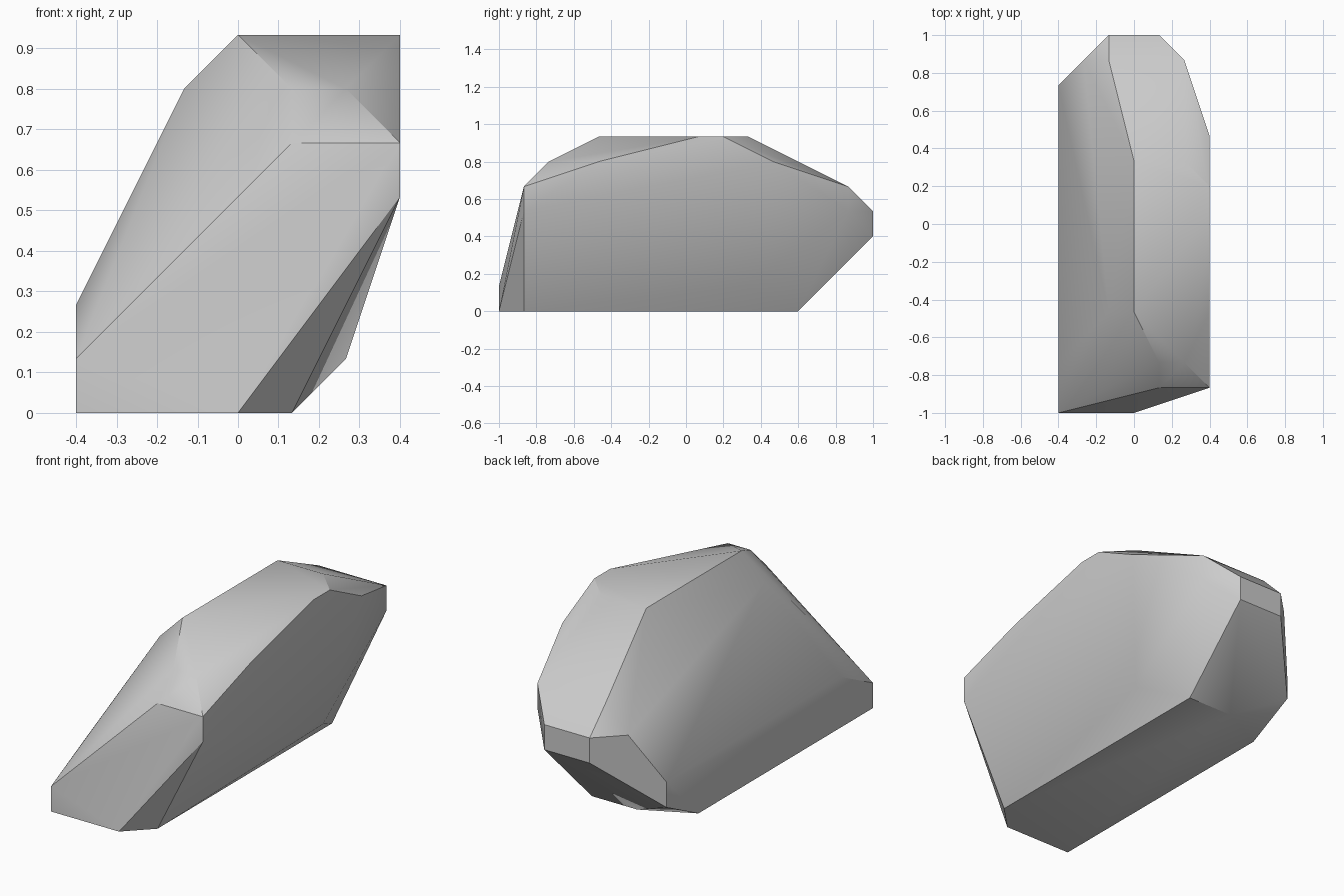
import bpy
import bmesh
import math

default_cube = bpy.data.objects.get("Cube")
if default_cube:
    bpy.data.objects.remove(default_cube, do_unlink=True)

UNIT = 2 / 15      # chisel grid step
HALF_LENGTH = 7.5  # grid steps from the front to the middle


def make_material(name, color):
    material = bpy.data.materials.new(name)
    material.use_nodes = True
    material.diffuse_color = color
    material.node_tree.nodes["Principled BSDF"].inputs["Base Color"].default_value = color
    return material


def build_boulder(name, corner_groups, material):
    """Wrap a faceted skin around the corners and merge its flat areas."""
    bm = bmesh.new()
    for corners in corner_groups.values():
        for x, y, z in corners:
            bm.verts.new((x * UNIT, (y - HALF_LENGTH) * UNIT, z * UNIT))
    hull = bmesh.ops.convex_hull(bm, input=bm.verts[:])
    inner = {v for v in hull["geom_interior"] + hull["geom_unused"]
             if isinstance(v, bmesh.types.BMVert)}
    bmesh.ops.delete(bm, geom=list(inner), context="VERTS")
    bmesh.ops.dissolve_limit(bm, angle_limit=math.radians(1),
                             verts=bm.verts[:], edges=bm.edges[:])
    bmesh.ops.recalc_face_normals(bm, faces=bm.faces[:])
    mesh = bpy.data.meshes.new(name)
    bm.to_mesh(mesh)
    bm.free()
    mesh.materials.append(material)
    boulder = bpy.data.objects.new(name, mesh)
    bpy.context.collection.objects.link(boulder)
    return boulder


# Corners of the rock in grid steps, grouped by region
rock_corners = {
    "base": [(-3, 0, 0), (0, 0, 0), (1, 1, 0), (1, 12, 0), (-1, 12, 0), (-3, 11, 0)],
    "front": [(-3, 0, 1), (1, 1, 5), (3, 1, 5), (3, 1, 4)],
    "front_shoulder": [(1, 2, 6), (2, 2, 6), (3, 4, 6)],
    "crown": [(0, 4, 7), (0, 10, 7), (2, 10, 7), (3, 9, 7), (3, 8, 7)],
    "left_flank": [(3, 11, 6), (2, 10, 1)],
    "right_flank": [(-3, 2, 2), (-1, 4, 6), (-3, 13, 1), (-3, 13, 2)],
    "back_shoulder": [(2, 14, 5), (2, 14, 4), (-1, 14, 5), (-2, 14, 4)],
    "back": [(side, 15, level) for side in (-1, 1) for level in (3, 4)],
}

stone_grey = make_material("stone_grey", (0.6, 0.6, 0.6, 1))
rock = build_boulder("rock", rock_corners, stone_grey)

# Soft shading across shallow facets, crisp ridges elsewhere
bpy.ops.object.select_all(action="DESELECT")
rock.select_set(True)
bpy.context.view_layer.objects.active = rock
bpy.ops.object.shade_smooth_by_angle(angle=math.radians(30))
